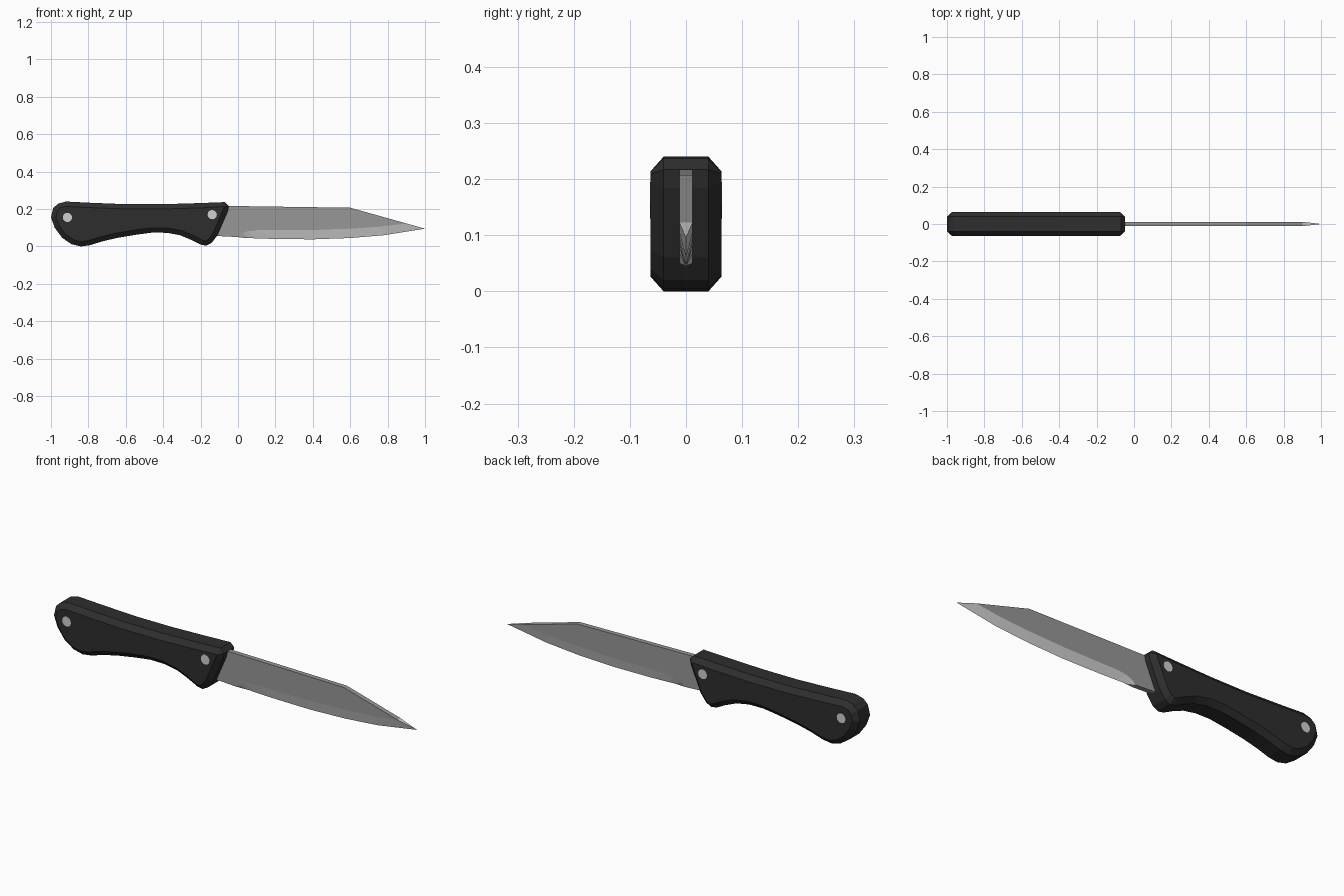
import bpy, bmesh
from math import pi
from mathutils import Vector, Matrix

cube = bpy.data.objects.get("Cube")
if cube:
    bpy.data.objects.remove(cube, do_unlink=True)


def material(name, rgb, roughness=0.5):
    mat = bpy.data.materials.new(name)
    mat.use_nodes = True
    mat.diffuse_color = (*rgb, 1)
    bsdf = mat.node_tree.nodes["Principled BSDF"]
    bsdf.inputs["Base Color"].default_value = (*rgb, 1)
    bsdf.inputs["Roughness"].default_value = roughness
    return mat


black = material("handle black", (0.027, 0.027, 0.027))
steel = material("blade steel", (0.31, 0.31, 0.31))
bright = material("polished steel", (0.63, 0.63, 0.63))


def finish(bm, name, mats):
    bmesh.ops.recalc_face_normals(bm, faces=bm.faces)
    mesh = bpy.data.meshes.new(name)
    bm.to_mesh(mesh)
    bm.free()
    for m in mats:
        mesh.materials.append(m)
    obj = bpy.data.objects.new(name, mesh)
    bpy.context.collection.objects.link(obj)
    return obj


def ring(bm, points, y):
    return [bm.verts.new((x, y, z)) for x, z in points]


def bridge(bm, a, b):
    for i in range(len(a)):
        j = (i + 1) % len(a)
        bm.faces.new((a[i], a[j], b[j], b[i]))


def inset(points, dist):
    """Move a clockwise outline inwards along its corner normals."""
    result = []
    for i, p in enumerate(points):
        p = Vector(p)
        before = (p - Vector(points[i - 1])).normalized()
        after = (Vector(points[(i + 1) % len(points)]) - p).normalized()
        along = (before + after).normalized()
        result.append((p.x + along.y * dist, p.y - along.x * dist))
    return result


# Handle: contoured outline with chamfered sides
outline = [(-0.92, 0.24), (-0.8, 0.234), (-0.6, 0.226), (-0.4, 0.226),
           (-0.2, 0.232), (-0.07, 0.237), (-0.049, 0.217), (-0.056, 0.185),
           (-0.11, 0.06), (-0.14, 0.02), (-0.17, 0.004), (-0.2, 0.01),
           (-0.25, 0.035), (-0.31, 0.06), (-0.38, 0.073), (-0.46, 0.074),
           (-0.55, 0.062), (-0.65, 0.045), (-0.73, 0.026), (-0.79, 0.007),
           (-0.84, 0.0), (-0.89, 0.012), (-0.94, 0.046), (-0.98, 0.1),
           (-1.0, 0.155), (-0.988, 0.205), (-0.962, 0.229)]
face_outline = inset(outline, 0.026)
bm = bmesh.new()
rings = [ring(bm, face_outline, -0.063), ring(bm, outline, -0.04),
         ring(bm, outline, 0.04), ring(bm, face_outline, 0.063)]
for a, b in zip(rings, rings[1:]):
    bridge(bm, a, b)
bm.faces.new(rings[0])
bm.faces.new(rings[-1])
finish(bm, "handle", [black])

# Blade: flat sides, ground bevel running to a thin cutting edge
spine = [(0.6, 0.207), (-0.15, 0.218)]
heel = [(-0.15, 0.058)]
grind = [(0.0, 0.05), (0.02, 0.068), (0.05, 0.081), (0.1, 0.087),
         (0.4, 0.088), (0.62, 0.096), (0.76, 0.106), (0.9, 0.123)]
edge = [(0.03, 0.046), (0.06, 0.045), (0.1, 0.043), (0.2, 0.04),
        (0.4, 0.038), (0.6, 0.045), (0.78, 0.06), (1.0, 0.095)]
bm = bmesh.new()
side = heel + grind + spine
near, far = ring(bm, side, -0.012), ring(bm, side, 0.012)
cut = ring(bm, edge, 0)
n = len(grind)
for verts in (near, far):
    bm.faces.new(verts)
    for i in range(n - 1):
        f = bm.faces.new((verts[i + 1], verts[i + 2], cut[i + 1], cut[i]))
        f.material_index = 1
for i, end in ((1, cut[0]), (n, cut[-1])):
    f = bm.faces.new((near[i], far[i], end))
    f.material_index = 1
for i in [0] + list(range(n, len(side))):
    j = (i + 1) % len(side)
    bm.faces.new((near[i], near[j], far[j], far[i]))
finish(bm, "blade", [steel, bright])

# Rivets through the handle
for name, x, z in (("rear_rivet", -0.912, 0.155), ("front_rivet", -0.138, 0.17)):
    bm = bmesh.new()
    bmesh.ops.create_cone(bm, cap_ends=True, segments=12, radius1=0.025,
                          radius2=0.025, depth=0.129,
                          matrix=Matrix.Translation((x, 0, z)) @ Matrix.Rotation(pi / 2, 4, "X"))
    finish(bm, name, [bright])
